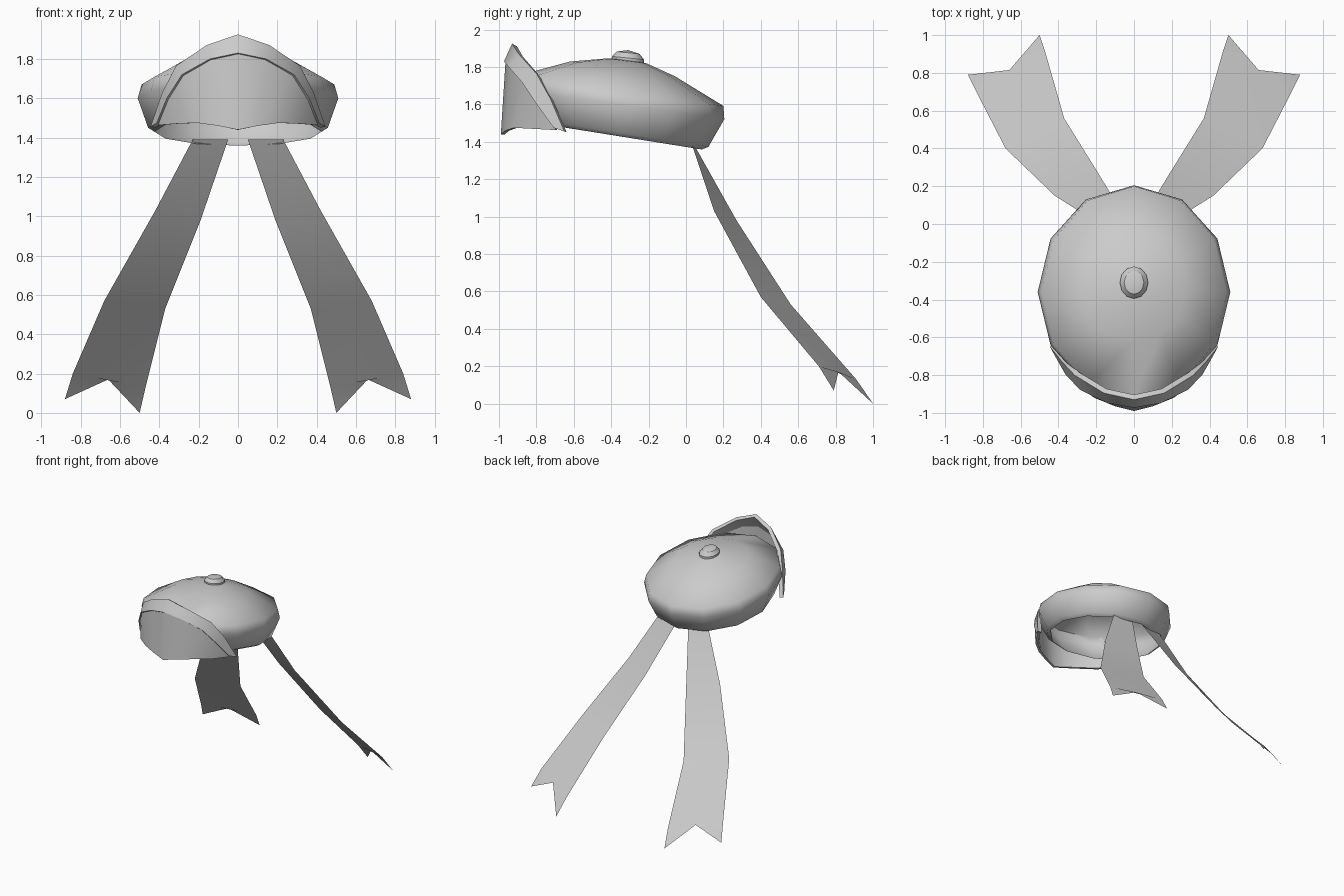
import bpy, math

if "Cube" in bpy.data.objects:
    bpy.data.objects.remove(bpy.data.objects["Cube"])


def make(name, verts, faces, smooth=True, thickness=0, angle=40):
    me = bpy.data.meshes.new(name)
    me.from_pydata(verts, [], faces)
    me.update()
    ob = bpy.data.objects.new(name, me)
    bpy.context.collection.objects.link(ob)
    bpy.ops.object.select_all(action='DESELECT')
    bpy.context.view_layer.objects.active = ob
    ob.select_set(True)
    if thickness:
        mod = ob.modifiers.new("thickness", 'SOLIDIFY')
        mod.thickness = thickness
        mod.offset = -1
        bpy.ops.object.modifier_apply(modifier=mod.name)
    if smooth:
        bpy.ops.object.shade_smooth_by_angle(angle=math.radians(angle))
    return ob


def lofted(name, rings, apex, n=12, angle=60):
    """Stack tilted elliptical rings (rx, ry, centre y, centre z, slope), closed by an apex."""
    verts, faces = [], []
    for rx, ry, cy, cz, k in rings:
        for i in range(n):
            a = 2 * math.pi * i / n
            dy = ry * math.sin(a)
            verts.append((rx * math.cos(a), cy + dy, cz + k * dy))
    for r in range(len(rings) - 1):
        for i in range(n):
            j = (i + 1) % n
            faces.append((r * n + i, r * n + j, (r + 1) * n + j, (r + 1) * n + i))
    verts.append(apex)
    last = (len(rings) - 1) * n
    for i in range(n):
        faces.append((last + i, last + (i + 1) % n, len(verts) - 1))
    return make(name, verts, faces, angle=angle)


def mirrored(half):
    """Mirror a half curve that starts on the centre line."""
    return [(-x, y, z) for x, y, z in reversed(half[1:])] + half


def strip(name, low, high, thickness):
    """Skin of quads between two mirrored curves, given thickness inwards."""
    a, b = mirrored(low), mirrored(high)
    n = len(a)
    faces = [(i, i + 1, n + i + 1, n + i) for i in range(n - 1)]
    return make(name, a + b, faces, thickness=thickness)


# cap: hollow, tilted crown with a turned-in lip
lofted("cap_crown", [
    (.425, .445, -.36, 1.430, -.16),
    (.457, .480, -.36, 1.450, -.16),
    (.510, .565, -.36, 1.600, -.14),
    (.490, .560, -.36, 1.670, -.14),
    (.280, .280, -.34, 1.790, -.14),
    (.110, .110, -.32, 1.832, -.12),
], (0, -.31, 1.842))

# button on top of the crown
lofted("cap_button", [
    (.075, .085, -.31, 1.820, -.10),
    (.075, .085, -.31, 1.848, -.10),
    (.052, .062, -.31, 1.876, -.10),
], (0, -.31, 1.890), angle=35)

# upturned front flap and its raised trim
inner = [(0, -.965, 1.83), (.14, -.94, 1.80), (.28, -.87, 1.72),
         (.355, -.79, 1.60), (.405, -.70, 1.475)]
outer = [(0, -.93, 1.925), (.16, -.895, 1.87), (.315, -.80, 1.765),
         (.385, -.725, 1.63), (.445, -.65, 1.455)]
bottom = [(0, -.99, 1.44), (.10, -.965, 1.46), (.21, -.92, 1.475),
          (.32, -.83, 1.47), (.405, -.70, 1.463)]
strip("front_flap", bottom, inner, .02)
strip("flap_trim", [(x * 1.02, y - .008, z) for x, y, z in inner], outer, .03)

# two trailing ribbons with notched tails
left_edge = [(.05, .04, 1.39), (.19, .27, .98), (.37, .56, .53), (.47, .91, .13)]
right_edge = [(.23, .03, 1.39), (.42, .15, 1.03), (.68, .40, .57), (.84, .71, .20)]
tail = [(.66, .815, .17), (.50, 1.0, 0), (.88, .79, .07)]
for side, s in (("right", 1), ("left", -1)):
    pts = [(s * x, y, z) for x, y, z in left_edge + right_edge + tail]
    quads = [(0, 1, 5, 4), (1, 2, 6, 5), (2, 3, 8, 7, 6), (3, 9, 8), (7, 8, 10)]
    if s < 0:
        quads = [q[::-1] for q in quads]
    make("ribbon_" + side, pts, quads)
